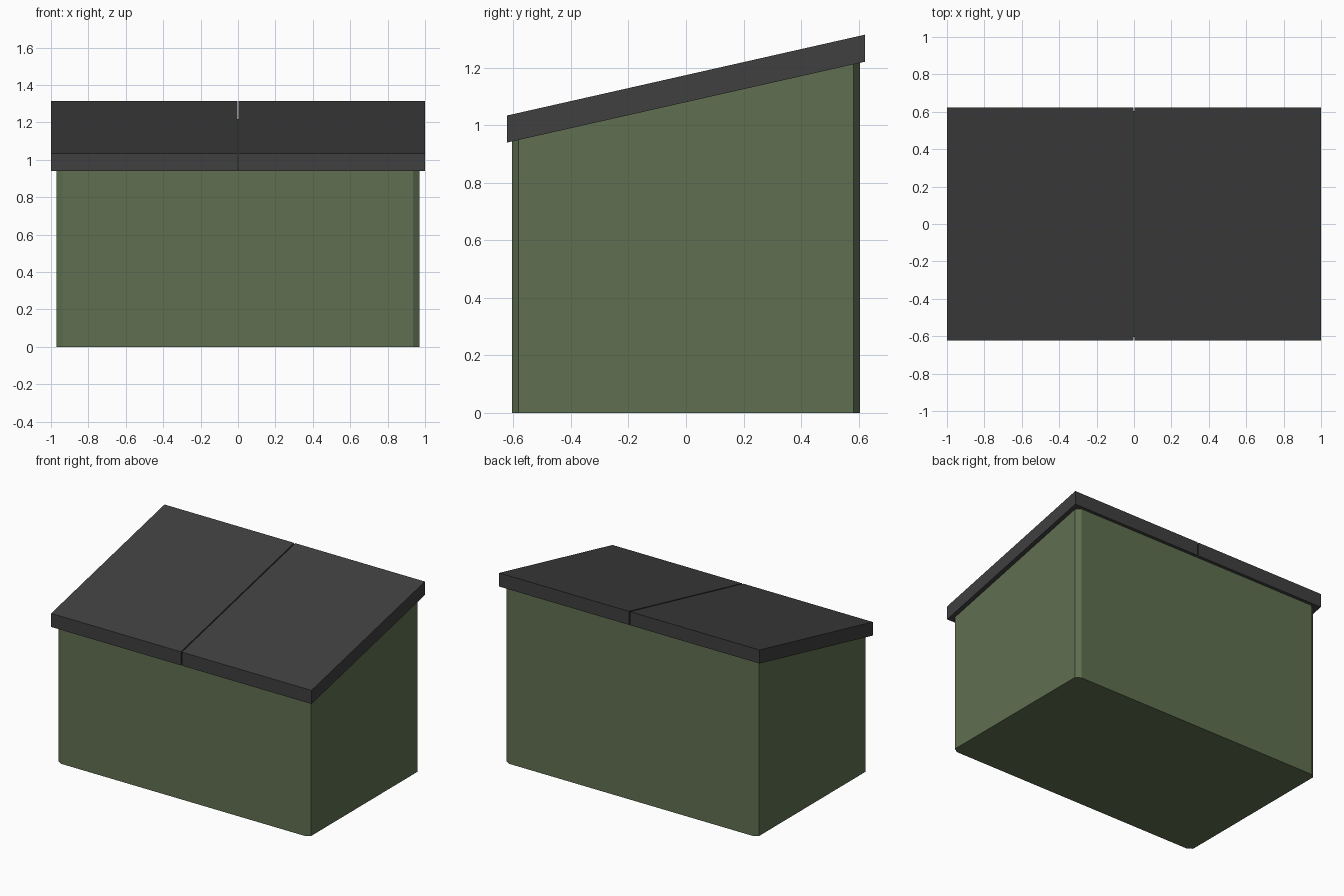
import bpy, bmesh

if "Cube" in bpy.data.objects:
    bpy.data.objects.remove(bpy.data.objects["Cube"])

SLOPE = 0.28 / 1.24          # roof rise from front to back
LID_UNDER = 1.08             # lid underside height at y = 0


def material(name, rgb):
    m = bpy.data.materials.new(name)
    m.diffuse_color = (*rgb, 1)
    m.use_nodes = True
    m.node_tree.nodes["Principled BSDF"].inputs["Base Color"].default_value = m.diffuse_color
    return m


green = material("olive green", (0.115, 0.16, 0.082))
grey = material("dark grey", (0.05, 0.05, 0.05))


def sloped_prism(name, outline, bottom, top, mat):
    """Extrude an xy outline between two height functions of y."""
    bm = bmesh.new()
    low = [bm.verts.new((x, y, bottom(y))) for x, y in outline]
    high = [bm.verts.new((x, y, top(y))) for x, y in outline]
    bm.faces.new(low[::-1])
    bm.faces.new(high)
    n = len(outline)
    for i in range(n):
        j = (i + 1) % n
        bm.faces.new((low[i], low[j], high[j], high[i]))
    bmesh.ops.recalc_face_normals(bm, faces=bm.faces)
    mesh = bpy.data.meshes.new(name)
    bm.to_mesh(mesh)
    bm.free()
    mesh.materials.append(mat)
    ob = bpy.data.objects.new(name, mesh)
    bpy.context.collection.objects.link(ob)
    return ob


def under(y):
    return LID_UNDER + SLOPE * y


# Bin body: box with chamfered upright corners and a sloping top
X, Y, CX, CY = 0.97, 0.605, 0.035, 0.023
body_outline = [(-X + CX, -Y), (X - CX, -Y), (X, -Y + CY), (X, Y - CY),
                (X - CX, Y), (-X + CX, Y), (-X, Y - CY), (-X, -Y + CY)]
sloped_prism("body", body_outline, lambda y: 0.0, lambda y: under(y) + 0.002, green)

# Two sloping lids with a narrow gap between them
for name, x0, x1 in (("left_lid", -1.0, -0.004), ("right_lid", 0.004, 1.0)):
    sloped_prism(name, [(x0, -0.622), (x1, -0.622), (x1, 0.622), (x0, 0.622)],
                 under, lambda y: under(y) + 0.094, grey)
